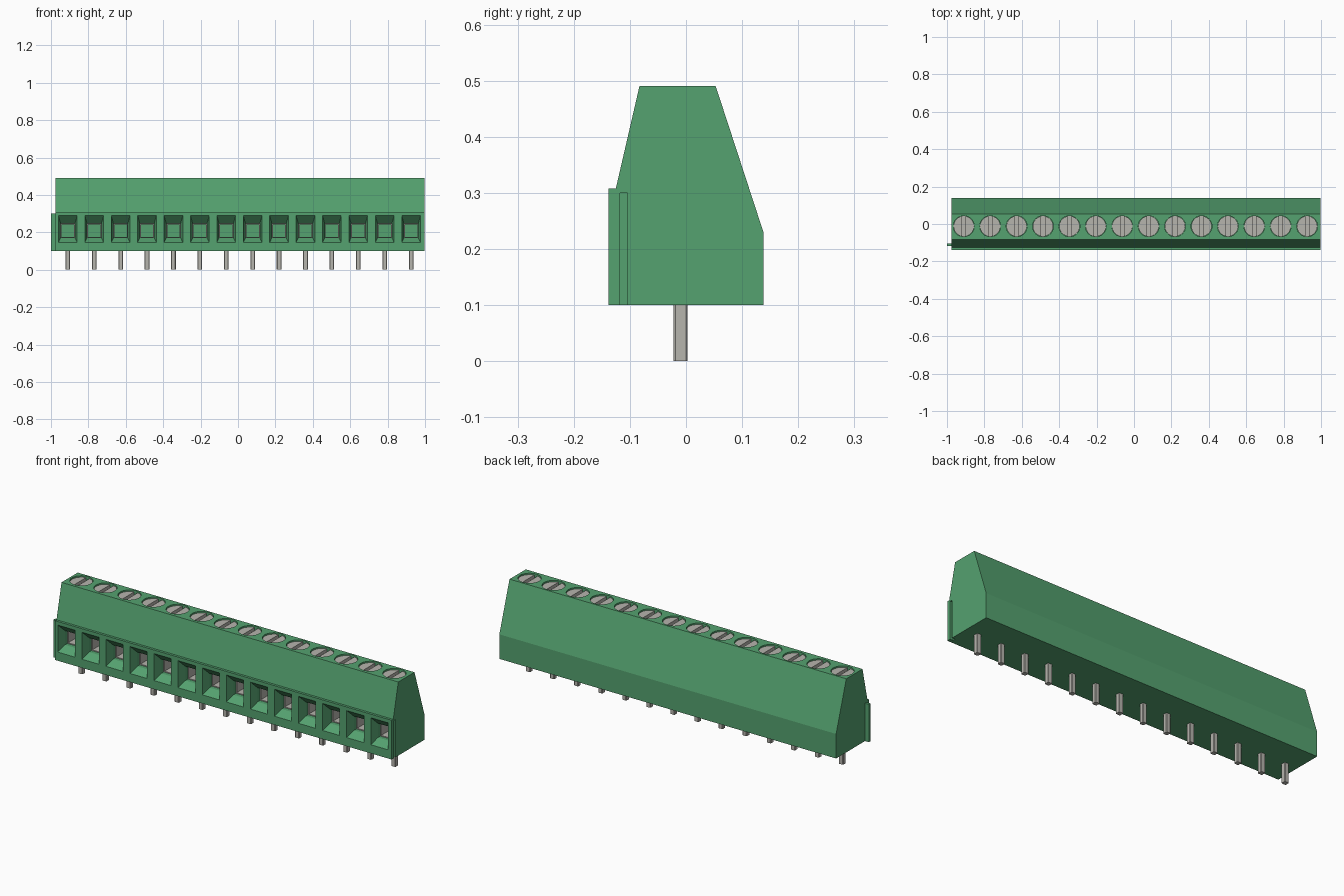
import bpy, bmesh
from math import pi
from mathutils import Matrix, Vector

cube = bpy.data.objects.get("Cube")
if cube:
    bpy.data.objects.remove(cube, do_unlink=True)


def material(name, rgb):
    m = bpy.data.materials.new(name)
    m.use_nodes = True
    m.diffuse_color = (*rgb, 1)
    m.node_tree.nodes["Principled BSDF"].inputs["Base Color"].default_value = (*rgb, 1)
    return m


green = material("green plastic", (0.09, 0.36, 0.16))
metal = material("dull metal", (0.47, 0.46, 0.42))

POLES = 14
PITCH = 0.1412
FIRST = -0.91
X0, X1 = -0.977, 0.998
SCREW_Y = -0.012
centres = [FIRST + i * PITCH for i in range(POLES)]


def add_loft(bm, rings):
    """Closed solid through matching rings of points."""
    loops = [[bm.verts.new(p) for p in r] for r in rings]
    n = len(loops[0])
    for a, b in zip(loops, loops[1:]):
        for i in range(n):
            j = (i + 1) % n
            bm.faces.new((a[i], a[j], b[j], b[i]))
    bm.faces.new(loops[0][::-1])
    bm.faces.new(loops[-1])


def add_box(bm, lo, hi):
    def ring(z):
        return [(lo[0], lo[1], z), (hi[0], lo[1], z), (hi[0], hi[1], z), (lo[0], hi[1], z)]
    add_loft(bm, [ring(lo[2]), ring(hi[2])])


def add_cylinder(bm, x, y, z0, z1, r):
    bmesh.ops.create_cone(bm, cap_ends=True, segments=32, radius1=r, radius2=r, depth=z1 - z0,
                          matrix=Matrix.Translation((x, y, (z0 + z1) / 2)))


def window(x, y, half, z0, z1):
    return [(x - half, y, z0), (x + half, y, z0), (x + half, y, z1), (x - half, y, z1)]


def finish(bm, name, mat):
    bmesh.ops.recalc_face_normals(bm, faces=bm.faces)
    me = bpy.data.meshes.new(name)
    bm.to_mesh(me)
    bm.free()
    me.materials.append(mat)
    ob = bpy.data.objects.new(name, me)
    bpy.context.collection.objects.link(ob)
    return ob


def select(ob):
    bpy.ops.object.select_all(action="DESELECT")
    ob.select_set(True)
    bpy.context.view_layer.objects.active = ob


def cut(ob, cutter):
    cutter.hide_render = True
    mod = ob.modifiers.new("cut", "BOOLEAN")
    mod.object = cutter
    mod.operation = "DIFFERENCE"
    mod.solver = "EXACT"
    select(ob)
    bpy.ops.object.modifier_apply(modifier=mod.name)
    bpy.data.objects.remove(cutter, do_unlink=True)


# Housing: side profile swept along x
profile = [(-0.138, 0.1), (0.138, 0.1), (0.138, 0.23), (0.053, 0.49),
           (-0.083, 0.49), (-0.125, 0.308), (-0.138, 0.308)]
bm = bmesh.new()
add_loft(bm, [[(x, y, z) for y, z in profile] for x in (X0, X1)])
housing = finish(bm, "housing", green)

# Wire funnels, screw wells and the end groove
bm = bmesh.new()
for x in centres:
    add_loft(bm, [window(x, -0.16, 0.05, 0.146, 0.289),
                  window(x, -0.138, 0.05, 0.146, 0.289),
                  window(x, -0.095, 0.038, 0.171, 0.246),
                  window(x, 0.03, 0.038, 0.171, 0.246)])
    add_cylinder(bm, x, SCREW_Y, 0.455, 0.52, 0.056)
add_box(bm, (0.98, -0.118, 0.05), (1.05, -0.104, 0.3))
cut(housing, finish(bm, "housing_cutter", green))

# Interlocking rib on the other end
bm = bmesh.new()
add_box(bm, (-1.0, -0.118, 0.1), (X0 + 0.002, -0.104, 0.3))
finish(bm, "end_rib", green)

# Slotted screws
bm = bmesh.new()
for x in centres:
    add_cylinder(bm, x, SCREW_Y, 0.45, 0.483, 0.0545)
screws = finish(bm, "screws", metal)
bm = bmesh.new()
for x in centres:
    add_box(bm, (x - 0.01, SCREW_Y - 0.07, 0.467), (x + 0.01, SCREW_Y + 0.07, 0.5))
cut(screws, finish(bm, "slot_cutter", metal))
select(screws)
bpy.ops.object.shade_smooth_by_angle(angle=pi / 6)

# Thin clamp cages lining the wire holes
bm = bmesh.new()
for x in centres:
    rings = [window(x, -0.075, 0.038, 0.171, 0.246), window(x, -0.075, 0.033, 0.176, 0.241),
             window(x, 0.028, 0.033, 0.176, 0.241), window(x, 0.028, 0.038, 0.171, 0.246)]
    loops = [[bm.verts.new(p) for p in r] for r in rings]
    for a, b in zip(loops, loops[1:] + loops[:1]):
        for i in range(4):
            j = (i + 1) % 4
            bm.faces.new((a[i], a[j], b[j], b[i]))
finish(bm, "clamp_cages", metal)

# Solder pins with softened long edges
bm = bmesh.new()
for x in centres:
    add_box(bm, (x - 0.0125, -0.022, 0), (x + 0.0125, 0.003, 0.12))
upright = [e for e in bm.edges if abs((e.verts[0].co - e.verts[1].co).normalized().z) > 0.9]
bmesh.ops.bevel(bm, geom=upright, offset=0.003, segments=1, affect="EDGES")
finish(bm, "solder_pins", metal)
